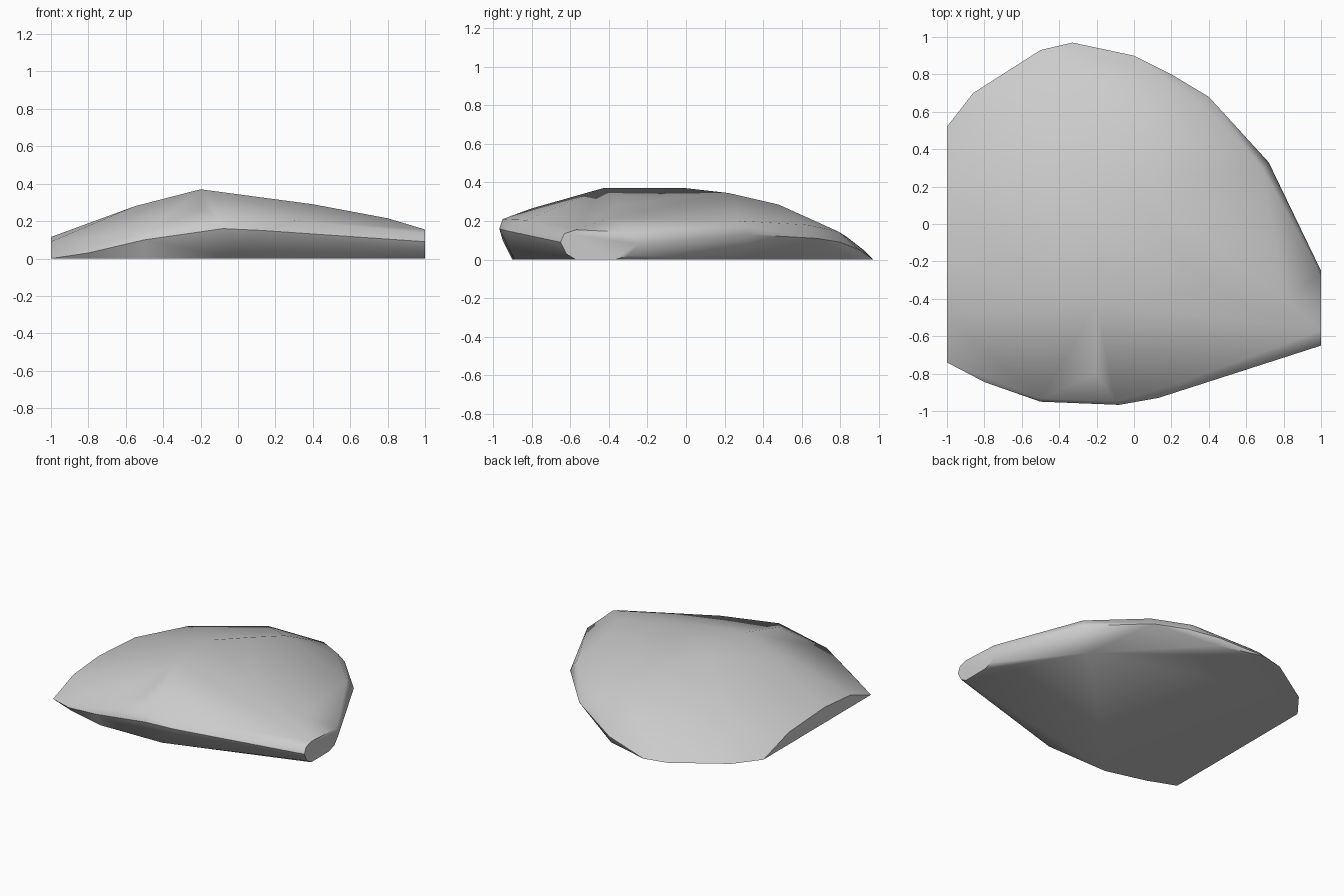
import bpy
import bmesh
import math

# Remove the default object
default_cube = bpy.data.objects.get("Cube")
if default_cube:
    bpy.data.objects.remove(default_cube, do_unlink=True)


def make_material(name, colour):
    """One flat colour, visible in the viewport and in a render."""
    material = bpy.data.materials.new(name)
    material.use_nodes = True
    material.diffuse_color = colour
    shader = material.node_tree.nodes["Principled BSDF"]
    shader.inputs["Base Color"].default_value = colour
    return material


def at_height(z, outline):
    """Lift a flat outline to one height."""
    return [(x, y, z) for x, y in outline]


def at_end(x, outline):
    """Stand a flat outline up as a sheer end."""
    return [(x, y, z) for y, z in outline]


def build_stone(name, points, material, smooth_angle):
    """Wrap the contour points in a tight skin."""
    mesh = bpy.data.meshes.new(name)
    bm = bmesh.new()
    for point in points:
        bm.verts.new(point)
    bmesh.ops.convex_hull(bm, input=bm.verts[:])
    loose = [vert for vert in bm.verts if not vert.link_faces]
    bmesh.ops.delete(bm, geom=loose, context='VERTS')
    # Merge the coplanar triangles of the underside and both ends
    bmesh.ops.dissolve_limit(bm, angle_limit=math.radians(1),
                             verts=bm.verts[:], edges=bm.edges[:])
    bmesh.ops.recalc_face_normals(bm, faces=bm.faces[:])
    bm.to_mesh(mesh)
    bm.free()
    stone = bpy.data.objects.new(name, mesh)
    bpy.context.collection.objects.link(stone)
    mesh.materials.append(material)
    bpy.context.view_layer.objects.active = stone
    stone.select_set(True)
    bpy.ops.object.shade_smooth_by_angle(angle=math.radians(smooth_angle))
    return stone


# Flat underside
underside = at_height(0, [(-.8, -.82), (-.5, -.9), (0, -.89), (.6, .25),
                          (0, .88), (-.33, .97), (-.5, .93), (-.86, .7)])

# Sheer ends: a wide low arch and a small rounded facet
wide_end = at_end(-1, [(-.74, 0), (-.5, .09), (-.2, .115), (.22, .09), (.52, 0)])
narrow_end = at_end(1, [(-.65, .09), (-.63, .135), (-.57, .155), (-.27, .14),
                        (-.25, .08), (-.3, .02), (-.37, 0), (-.57, 0), (-.62, .03)])

# Widest contour around the sides
rim = [(-.8, -.845, .03), (-.5, -.95, .1), (-.08, -.967, .16), (.13, -.93, .15),
       (.72, .33, .13), (.4, .68, .11), (.2, .8, .09), (0, .9, .05)]

# Shoulder where the sides turn into the top
shoulder = [(-.5, -.935, .14), (-.1, -.95, .21), (.3, -.83, .205),
            (.69, .29, .2), (.38, .63, .18), (.15, .79, .145),
            (-.33, .92, .05), (-.33, .83, .12), (-.8, .55, .1)]

# Crest ridge and the slopes falling from it
crest = [(-.2, -.43, .37), (-.2, 0, .37), (-.05, .22, .345), (.05, .48, .285),
         (-.55, -.3, .28), (.4, -.35, .29), (.8, -.4, .215), (-.2, -.8, .265)]

stone_grey = make_material("stone grey", (.6, .6, .6, 1))
build_stone("stone_slab", underside + wide_end + narrow_end + rim + shoulder + crest,
            stone_grey, 40)
